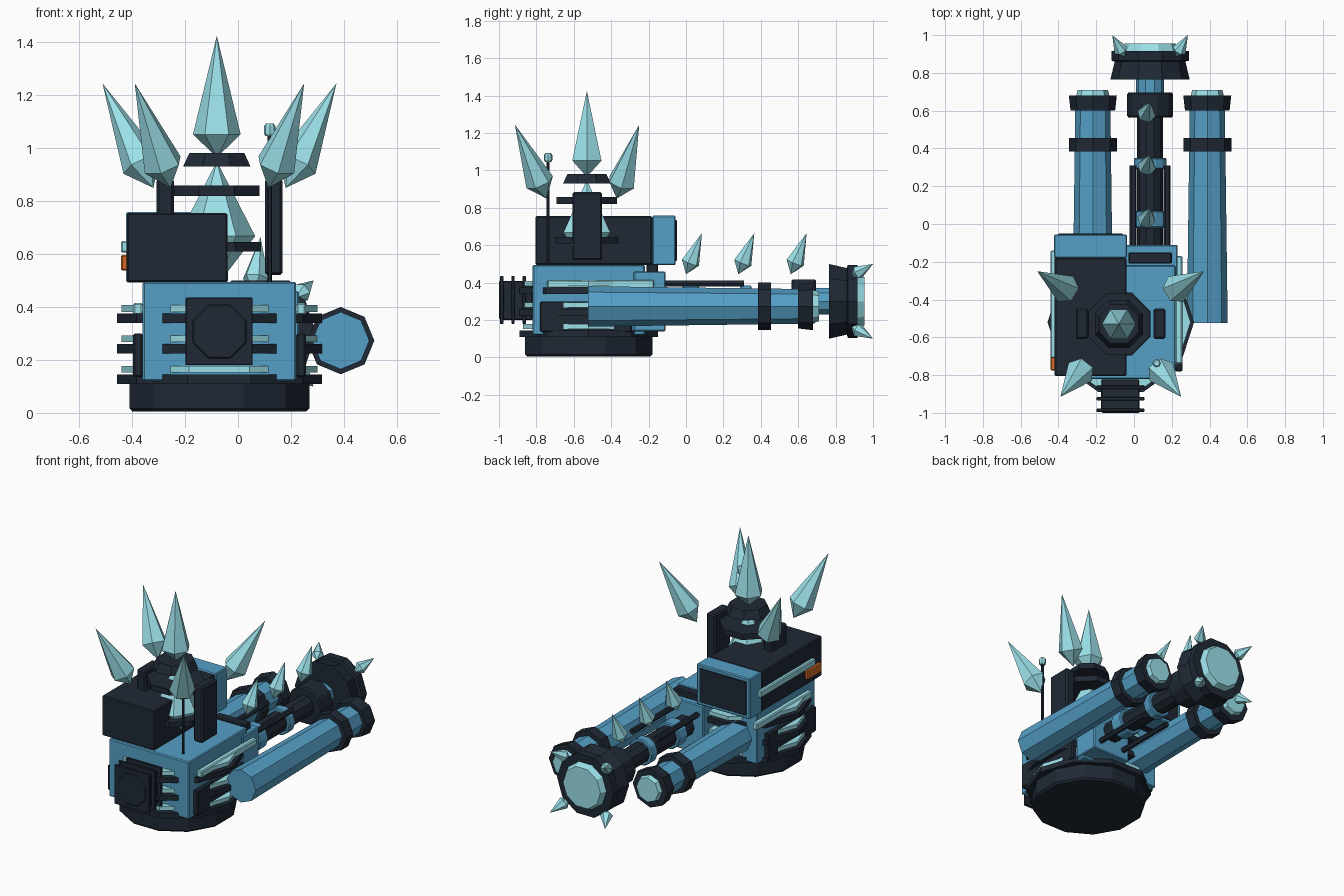
import bpy, bmesh
from math import cos, sin, pi
from mathutils import Vector

if "Cube" in bpy.data.objects:
    bpy.data.objects.remove(bpy.data.objects["Cube"])


def material(name, rgb):
    m = bpy.data.materials.new(name)
    m.diffuse_color = (*rgb, 1)
    m.use_nodes = True
    m.node_tree.nodes["Principled BSDF"].inputs["Base Color"].default_value = m.diffuse_color
    return m


DARK = material("dark_metal", (0.014, 0.022, 0.036))
BLUE = material("blue_paint", (0.09, 0.35, 0.57))
ICE = material("ice", (0.33, 0.75, 0.82))
ORANGE = material("orange_lamp", (0.65, 0.14, 0.02))


def finish(name, bm, mat, bevel=0):
    bmesh.ops.recalc_face_normals(bm, faces=bm.faces)
    me = bpy.data.meshes.new(name)
    bm.to_mesh(me)
    bm.free()
    me.materials.append(mat)
    ob = bpy.data.objects.new(name, me)
    bpy.context.collection.objects.link(ob)
    if bevel:
        mod = ob.modifiers.new("bevel", 'BEVEL')
        mod.width, mod.segments = bevel, 1
    return ob


def box(name, x, y, z, mat, bevel=0.006):
    """Box from (min, max) ranges."""
    bm = bmesh.new()
    bmesh.ops.create_cube(bm, size=1)
    for v in bm.verts:
        v.co = Vector([(a + b) / 2 + c * (b - a) for (a, b), c in zip((x, y, z), v.co)])
    return finish(name, bm, mat, bevel)


def lathe(name, origin, axis, profile, n, mat, phase=0.0, bevel=0):
    """Faceted solid of revolution; profile is (radius, distance along axis)."""
    q = Vector(axis).to_track_quat('Z', 'Y')
    o = Vector(origin)
    bm = bmesh.new()
    rings = []
    for r, t in profile:
        pts = [(0, 0, t)] if r == 0 else [
            (r * cos(2 * pi * (i + phase) / n), r * sin(2 * pi * (i + phase) / n), t) for i in range(n)]
        rings.append([bm.verts.new(o + q @ Vector(p)) for p in pts])
    for a, b in zip(rings, rings[1:]):
        for i in range(n):
            j = (i + 1) % n
            f = [a[i % len(a)], a[j % len(a)], b[j % len(b)], b[i % len(b)]]
            bm.faces.new(list(dict.fromkeys(f)))
    for ring in (rings[0], rings[-1]):
        if len(ring) > 1:
            bm.faces.new(ring)
    return finish(name, bm, mat, bevel)


def crystal(name, base, tip, r, frac=0.22):
    d = Vector(tip) - Vector(base)
    return lathe(name, base, d, [(0, 0), (r, frac * d.length), (0, d.length)], 6, ICE)


def rod(name, x, z, y0, y1, r0, r1, n, mat, phase=0.0, bevel=0):
    return lathe(name, (x, y0, z), (0, 1, 0), [(r0, 0), (r1, y1 - y0)], n, mat, phase, bevel)


UP = (0, 0, 1)
CX, CY = -0.07, -0.52      # turret axis
BX, BZ = 0.085, 0.30       # main barrel axis

# Base and body
lathe("base", (CX, CY, 0.005), UP, [(0.34, 0), (0.352, 0.012), (0.352, 0.105)], 12, DARK, 0.5)
box("body", (-0.36, 0.22), (-0.82, -0.22), (0.12, 0.495), BLUE)
for i, z in enumerate((0.11, 0.225, 0.34)):
    lathe(f"dark_fin_{i}", (CX, CY, z), UP, [(0.388, 0), (0.388, 0.035)], 10, DARK)
    lathe(f"ice_fin_{i}", (CX, CY, z + 0.042), UP, [(0.37, 0), (0.37, 0.026)], 10, ICE)

# Side panels and light strips
for side, x in (("left", -0.36), ("right", 0.22)):
    s = -1 if side == "left" else 1
    xs = sorted((x, x + s * 0.036))
    box(f"{side}_panel", xs, (-0.78, -0.29), (0.135, 0.30), DARK)
    box(f"{side}_strip", xs, (-0.74, -0.17), (0.37, 0.415), ICE)

# Front vent stack
box("vent_core", (-0.175, 0.03), (-0.985, -0.82), (0.20, 0.41), DARK)
for i, y in enumerate((-0.985, -0.925, -0.865)):
    box(f"vent_plate_{i}", (-0.198, 0.055), (y - 0.009, y + 0.009), (0.18, 0.435), DARK, 0.003)
rod("vent_cap", CX, 0.307, -1.0, -0.97, 0.11, 0.11, 8, DARK, 0.5, 0.005)

# Upper housing
box("upper_housing", (-0.42, -0.04), (-0.805, -0.18), (0.495, 0.755), DARK)
box("upper_housing_nose", (-0.423, -0.037), (-0.18, -0.055), (0.493, 0.758), BLUE)
box("nose_panel", (-0.40, -0.06), (-0.07, -0.049), (0.515, 0.735), DARK, 0.003)
box("housing_strip", (-0.442, -0.415), (-0.71, -0.14), (0.605, 0.65), ICE)
box("housing_lamp", (-0.442, -0.415), (-0.775, -0.63), (0.537, 0.597), ORANGE)

# Crystal core with rings and pillars
KX, KY = -0.08, -0.53
crystal("core_crystal", (KX, KY, 0.48), (KX, KY, 0.95), 0.145, 0.4)
lathe("core_ring_low", (KX, KY, 0.61), UP, [(0.18, 0), (0.18, 0.035)], 8, DARK, 0.5)
lathe("core_ring_mid", (KX, KY, 0.82), UP, [(0.175, 0), (0.175, 0.038)], 8, DARK, 0.5)
lathe("core_ring_top", (KX, KY, 0.93), UP, [(0.138, 0), (0.112, 0.052)], 8, DARK, 0.5)
for side, s in (("left", -1), ("right", 1)):
    x = CX + s * 0.205
    box(f"{side}_pillar", (x - 0.033, x + 0.033), (-0.608, -0.448), (0.52, 0.885), DARK, 0.01)
crystal("crown_crystal", (KX, KY, 0.965), (KX, KY, 1.425), 0.09, 0.19)
for side, s in (("left", -1), ("right", 1)):
    crystal(f"{side}_rear_crystal", (CX + s * 0.25, -0.37, 0.85), (CX + s * 0.442, -0.25, 1.245), 0.078)
    crystal(f"{side}_front_crystal", (CX + s * 0.185, -0.745, 0.85), (CX + s * 0.32, -0.915, 1.245), 0.078)

# Antenna
lathe("antenna", (0.12, -0.737, 0.49), UP, [(0.009, 0), (0.009, 0.56)], 6, DARK)
lathe("antenna_tip", (0.12, -0.737, 1.045), UP, [(0.017, 0), (0.022, 0.01), (0.022, 0.038), (0.015, 0.048)], 8, ICE)

# Barrel mount and recoil rails
box("barrel_mount", (-0.05, 0.23), (-0.28, -0.11), (0.14, 0.46), BLUE)
box("mount_cap", (-0.03, 0.2), (-0.21, -0.15), (0.45, 0.50), DARK)
for i, s in enumerate((-1, 1)):
    rod(f"recoil_rail_{i}", BX + s * 0.09, 0.395, -0.13, 0.31, 0.018, 0.018, 6, DARK)
    rod(f"lower_rail_{i}", BX + s * 0.09, 0.205, -0.13, 0.31, 0.018, 0.018, 6, DARK)

# Main barrel
rod("barrel", BX, BZ, -0.2, 0.60, 0.068, 0.068, 10, DARK)
for i, (a, b) in enumerate(((-0.02, 0.07), (0.29, 0.35))):
    rod(f"barrel_band_{i}", BX, BZ, a, b, 0.088, 0.088, 10, BLUE, 0, 0.006)
rod("barrel_collar", BX, BZ, 0.565, 0.695, 0.124, 0.124, 10, DARK, 0, 0.008)
rod("barrel_neck", BX, BZ, 0.69, 0.77, 0.075, 0.075, 10, BLUE)
lathe("muzzle", (BX, 0.765, BZ), (0, 1, 0), [(0.21, 0), (0.187, 0.095), (0.205, 0.1), (0.205, 0.152)], 10, DARK)
lathe("muzzle_lens", (BX, 0.91, BZ), (0, 1, 0), [(0.155, 0), (0.135, 0.045)], 10, ICE)
for i, (sx, sz) in enumerate(((-1, -1), (-1, 1), (1, -1), (1, 1))):
    crystal(f"muzzle_crystal_{i}", (BX + sx * 0.135, 0.885, BZ + sz * 0.135),
            (BX + sx * 0.2, 1.0, BZ + sz * 0.2), 0.038, 0.3)
for i in range(3):
    y = 0.28 * i
    crystal(f"barrel_crystal_{i}", (0.06, y, 0.445), (0.085, y + 0.085, 0.665), 0.05, 0.28)

# Side barrels, mirrored about the main barrel
for side, s in (("left", -1), ("right", 1)):
    x, z = BX + s * 0.303, 0.273
    rod(f"{side}_barrel", x, z, -0.525, 0.61, 0.108, 0.093, 8, BLUE)
    rod(f"{side}_barrel_band", x, z, 0.385, 0.455, 0.127, 0.127, 8, DARK)
    rod(f"{side}_barrel_muzzle", x, z, 0.60, 0.68, 0.118, 0.127, 8, DARK)
    rod(f"{side}_barrel_lens", x, z, 0.67, 0.71, 0.09, 0.08, 8, ICE)
